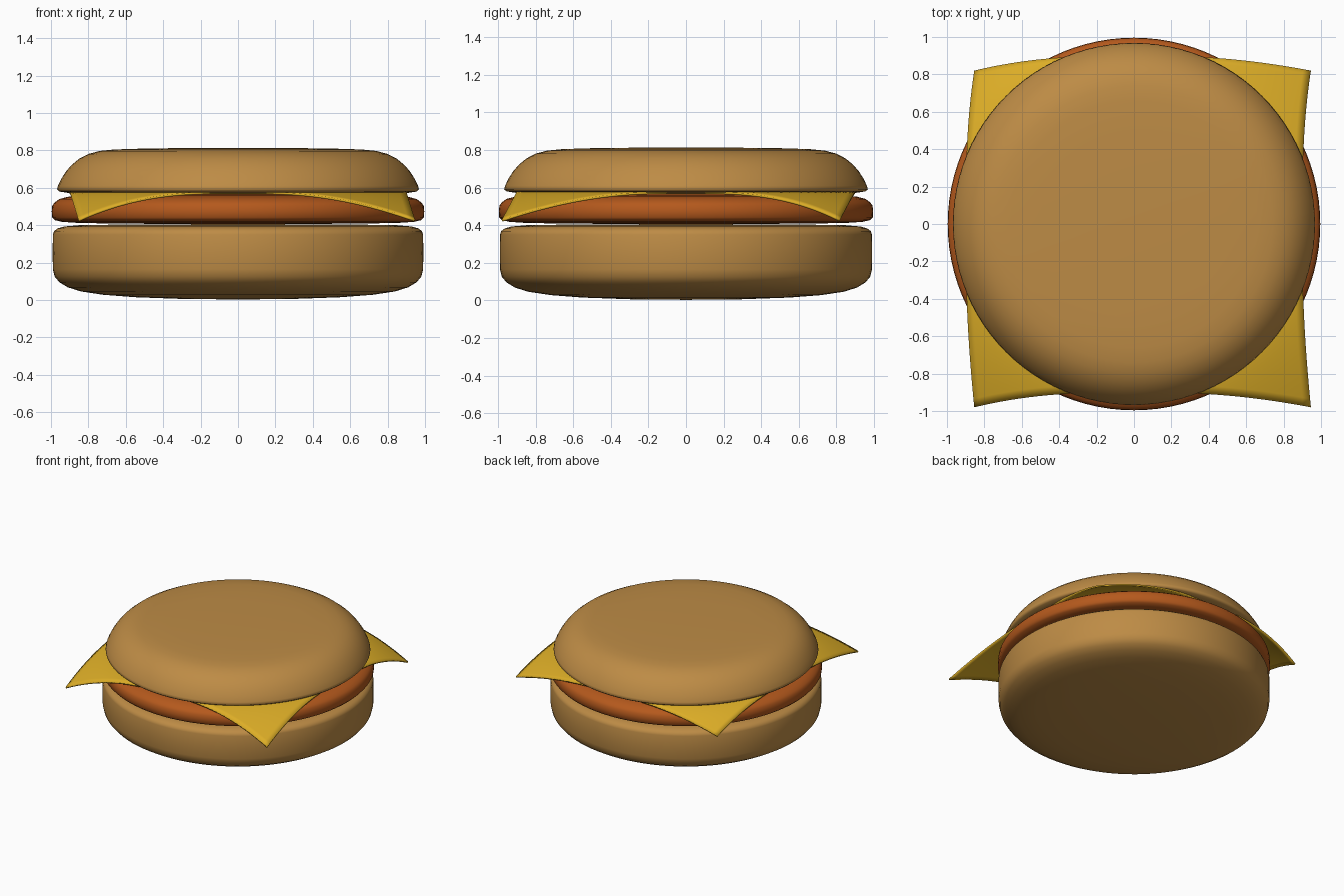
import bpy, bmesh, math

if "Cube" in bpy.data.objects:
    bpy.data.objects.remove(bpy.data.objects["Cube"])


def material(name, color):
    m = bpy.data.materials.new(name)
    m.diffuse_color = (*color, 1)
    m.use_nodes = True
    m.node_tree.nodes["Principled BSDF"].inputs["Base Color"].default_value = m.diffuse_color
    return m


def finish(bm, name, mat):
    bmesh.ops.recalc_face_normals(bm, faces=bm.faces)
    me = bpy.data.meshes.new(name)
    bm.to_mesh(me)
    bm.free()
    me.materials.append(mat)
    for p in me.polygons:
        p.use_smooth = True
    ob = bpy.data.objects.new(name, me)
    bpy.context.collection.objects.link(ob)
    return ob


def lathe(name, profile, mat):
    """Spin a closed (radius, height) profile around z."""
    bm = bmesh.new()
    vs = [bm.verts.new((r, 0, z)) for r, z in profile]
    es = [bm.edges.new(pair) for pair in zip(vs, vs[1:])]
    bmesh.ops.spin(bm, geom=vs + es, cent=(0, 0, 0), axis=(0, 0, 1),
                   angle=math.tau, steps=96, use_merge=False)
    bmesh.ops.remove_doubles(bm, verts=bm.verts, dist=1e-4)
    return finish(bm, name, mat)


bread = material("bread", (0.51, 0.26, 0.06))
meat = material("meat", (0.46, 0.10, 0.012))
yellow = material("cheese", (0.72, 0.42, 0.02))

# Lower bun
lathe("bottom_bun", [
    (0, 0.003), (0.3, 0.006), (0.55, 0.015), (0.72, 0.028), (0.84, 0.046),
    (0.91, 0.068), (0.955, 0.095), (0.98, 0.125), (0.99, 0.165), (0.991, 0.25),
    (0.99, 0.35), (0.984, 0.368), (0.965, 0.383), (0.93, 0.393),
    (0.85, 0.4), (0.6, 0.404), (0, 0.406)], bread)

# Patty
lathe("patty", [
    (0, 0.407), (0.6, 0.408), (0.85, 0.412), (0.94, 0.418), (0.98, 0.427),
    (0.994, 0.442), (0.996, 0.475), (0.993, 0.505), (0.98, 0.522),
    (0.955, 0.54), (0.91, 0.552), (0.8, 0.56), (0.5, 0.565), (0, 0.566)], meat)

# Upper bun
lathe("top_bun", [
    (0, 0.567), (0.5, 0.567), (0.8, 0.568), (0.91, 0.573), (0.955, 0.58),
    (0.968, 0.591), (0.963, 0.61), (0.945, 0.648), (0.92, 0.687),
    (0.89, 0.722), (0.85, 0.755), (0.8, 0.781), (0.74, 0.797),
    (0.66, 0.805), (0.5, 0.81), (0.25, 0.813), (0, 0.814)], bread)

# Cheese slice with drooping corners
bm = bmesh.new()
bmesh.ops.create_grid(bm, x_segments=48, y_segments=48, size=0.9)
for v in bm.verts:
    t = max(0, (math.hypot(v.co.x, v.co.y) - 0.9) / 0.373) ** 1.4
    v.co.x += 0.046 * t
    v.co.y -= 0.08 * t
    v.co.z = 0.58 - 0.15 * t
cheese = finish(bm, "cheese_slice", yellow)
thick = cheese.modifiers.new("thickness", "SOLIDIFY")
thick.thickness = 0.012
thick.offset = -1
